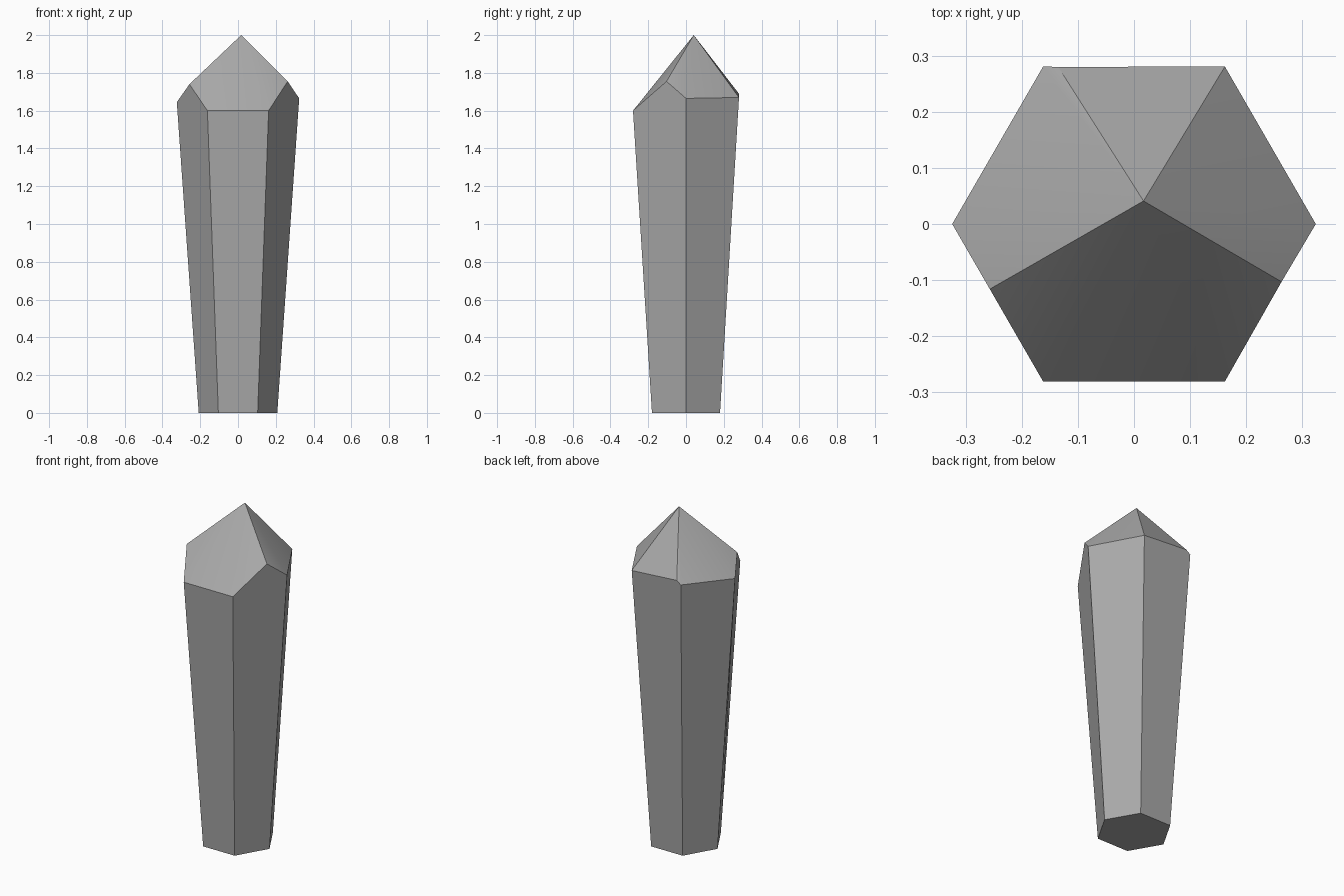
import bpy, bmesh
from math import cos, sin, radians

cube = bpy.data.objects.get("Cube")
if cube:
    bpy.data.objects.remove(cube, do_unlink=True)

# Stone colour
grey = (0.4, 0.4, 0.4, 1.0)
stone = bpy.data.materials.new("grey_stone")
stone.use_nodes = True
stone.diffuse_color = grey
stone.node_tree.nodes["Principled BSDF"].inputs["Base Color"].default_value = grey

BASE_RADIUS, RIM_RADIUS = 0.208, 0.324
APEX = (0.017, 0.041, 2.0)

# Height of the shaft at each of its six corners, counter-clockwise from +x
corner_heights = [1.665, 1.67, 1.67, 1.645, 1.6, 1.6]
# Extra rim points where a ridge of the tip meets the middle of a shaft side
ridge_points = {1: (-0.135, 0.28, 1.69), 3: (-0.257, -0.116, 1.74), 5: (0.263, -0.103, 1.755)}


def hex_corner(bm, i, radius, z):
    a = radians(60 * i)
    return bm.verts.new((radius * cos(a), radius * sin(a), z))


bm = bmesh.new()
base = [hex_corner(bm, i, BASE_RADIUS, 0) for i in range(6)]
corners = [hex_corner(bm, i, RIM_RADIUS, z) for i, z in enumerate(corner_heights)]
apex = bm.verts.new(APEX)
bm.faces.new(base[::-1])

# Tapered sides, and the tip as a fan over each side's top edge
for i in range(6):
    j = (i + 1) % 6
    top = [corners[i]]
    if i in ridge_points:
        top.append(bm.verts.new(ridge_points[i]))
    top.append(corners[j])
    bm.faces.new([base[i], base[j]] + top[::-1])
    for a, b in zip(top, top[1:]):
        bm.faces.new((a, b, apex))

bmesh.ops.recalc_face_normals(bm, faces=bm.faces)
mesh = bpy.data.meshes.new("crystal_shard")
bm.to_mesh(mesh)
bm.free()
mesh.materials.append(stone)

# Soft facets on the tip, sharp main edges
crystal = bpy.data.objects.new("crystal_shard", mesh)
bpy.context.collection.objects.link(crystal)
bpy.ops.object.select_all(action="DESELECT")
crystal.select_set(True)
bpy.context.view_layer.objects.active = crystal
bpy.ops.object.shade_smooth_by_angle(angle=radians(30))
